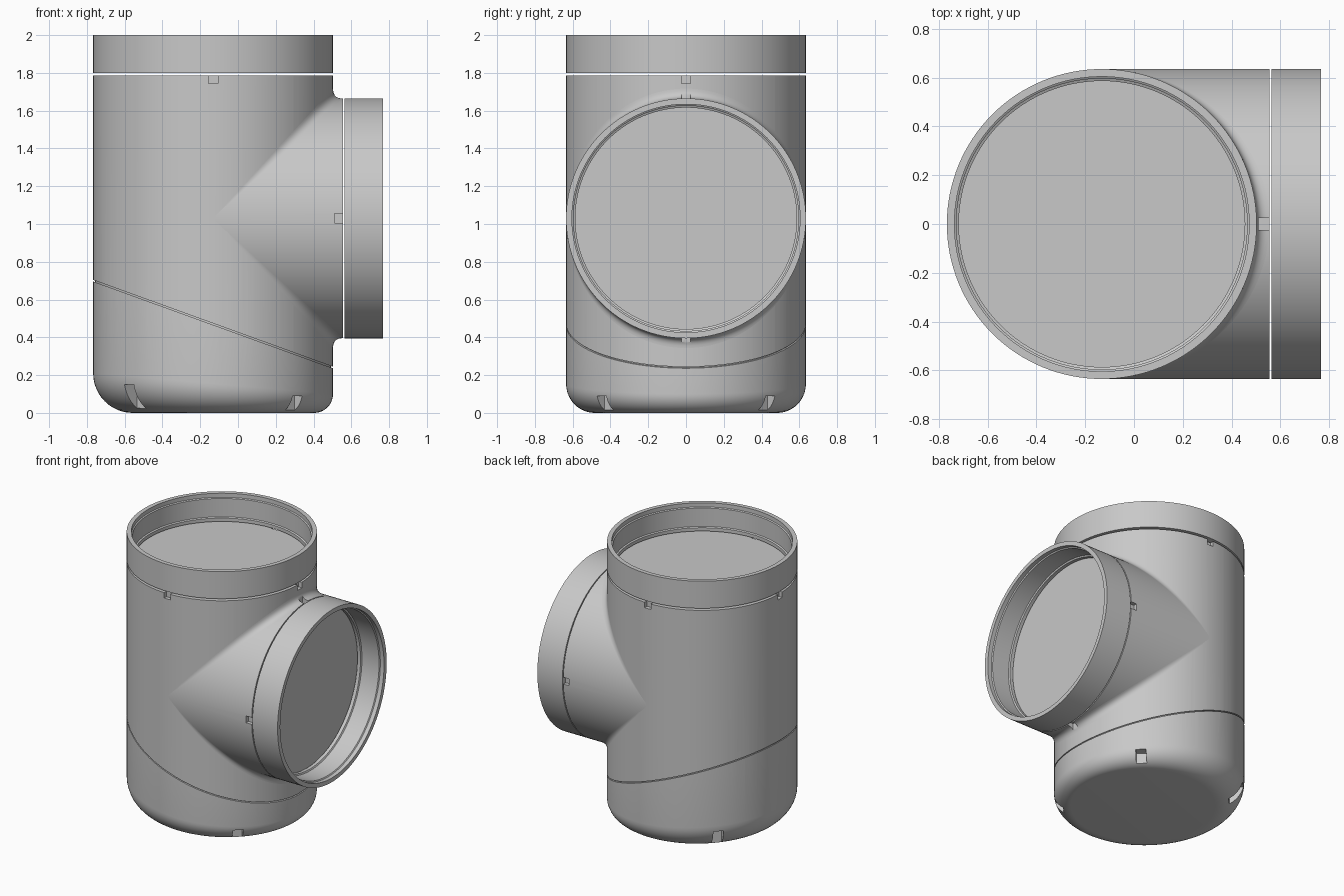
import bpy, bmesh, math
from mathutils import Matrix, Vector

if "Cube" in bpy.data.objects:
    bpy.data.objects.remove(bpy.data.objects["Cube"])

R, CX, CZ, N = 0.635, -0.132, 1.03, 128
BODY = Matrix.Translation((CX, 0, 0))
BRANCH = Matrix.Translation((0, 0, CZ)) @ Matrix.Rotation(math.pi / 2, 4, 'Y')

grey = bpy.data.materials.new("plain_grey")
grey.diffuse_color = (0.58, 0.58, 0.58, 1)
grey.use_nodes = True
grey.node_tree.nodes["Principled BSDF"].inputs["Base Color"].default_value = grey.diffuse_color


def make(name, bm):
    bmesh.ops.recalc_face_normals(bm, faces=bm.faces)
    me = bpy.data.meshes.new(name)
    bm.to_mesh(me)
    bm.free()
    ob = bpy.data.objects.new(name, me)
    bpy.context.collection.objects.link(ob)
    me.materials.append(grey)
    return ob


def loft(name, rings, matrix, closed=False):
    """Skin a list of equal closed rings; cap the ends or join them."""
    bm = bmesh.new()
    vs = [[bm.verts.new(matrix @ Vector(p)) for p in ring] for ring in rings]
    n = len(vs[0])
    for a, b in zip(vs, vs[1:] + vs[:1] if closed else vs[1:]):
        for i in range(n):
            j = (i + 1) % n
            bm.faces.new((a[i], a[j], b[j], b[i]))
    if not closed:
        bm.faces.new(vs[0])
        bm.faces.new(vs[-1])
    return make(name, bm)


def circle(radius, z):
    """Ring whose radius and height may vary with the angle."""
    pts = []
    for i in range(N):
        a = 2 * math.pi * i / N
        r = radius(a) if callable(radius) else radius
        h = z(a) if callable(z) else z
        pts.append((r * math.cos(a), r * math.sin(a), h))
    return pts


def notch(matrix, angle, r0, r1, z0, z1, width):
    """Box cutter pointing outward from an axis."""
    bm = bmesh.new()
    size = Matrix.Diagonal((r1 - r0, width, z1 - z0, 1))
    place = Matrix.Translation(((r0 + r1) / 2, 0, (z0 + z1) / 2))
    bmesh.ops.create_cube(bm, size=1, matrix=matrix @ Matrix.Rotation(angle, 4, 'Z') @ place @ size)
    ob = make("notch_cutter", bm)
    ob.hide_render = True
    return ob


def cut(ob, cutters):
    bpy.context.view_layer.objects.active = ob
    for c in cutters:
        mod = ob.modifiers.new("cut", 'BOOLEAN')
        mod.operation = 'DIFFERENCE'
        mod.solver = 'EXACT'
        mod.object = c
        bpy.ops.object.modifier_apply(modifier=mod.name)


# main upright body: bottom rounding grows from the branch side to the far side
def rounding(a):
    return 0.155 - 0.055 * math.cos(a)


rings = []
for k in range(13):
    t = math.pi / 2 * k / 12
    rings.append(circle(lambda a: R - rounding(a) * (1 - math.sin(t)),
                        lambda a: rounding(a) * (1 - math.cos(t))))
rings.append(circle(R, 1.785))
body = loft("main_body", rings, BODY)

# side branch
branch = loft("side_branch", [circle(R, -0.12), circle(R, 0.556)], BRANCH)

# soft fillets where branch and body meet, above and below
fillets = []
for name, s in (("upper_fillet", 1), ("lower_fillet", -1)):
    sections = []
    for i in range(61):
        a = math.radians(-84 + 168 * i / 60)
        d = 0.052 * math.cos(a)
        p = Vector((CX + R * math.cos(a), R * math.sin(a), CZ + s * R * math.cos(a)))
        top, out = p + Vector((0, 0, s * d)), p + Vector((d, 0, 0))
        sec = [(1 - t) ** 2 * top + 2 * t * (1 - t) * p + t * t * out for t in [k / 8 for k in range(9)]]
        sec.append(p - Vector((d, 0, s * d)) * 0.15)
        sections.append(sec)
    fillets.append(loft(name, sections, Matrix()))

# collars with stepped inner lips
for name, matrix, lo, hi in (("top_collar", BODY, 1.80, 2.0), ("side_collar", BRANCH, 0.563, 0.767)):
    profile = [(R, lo), (R, hi), (0.604, hi), (0.604, hi - 0.03), (0.596, hi - 0.035),
               (0.596, lo + 0.03), (0.586, lo + 0.025), (0.586, lo)]
    loft(name, [circle(r, z) for r, z in profile], matrix, closed=True)


# slanted seam groove cutter
def seam(r, dz):
    return circle(r, lambda a: 0.47 - 0.362 * r * math.cos(a) + dz)


groove = loft("seam_cutter", [seam(0.624, -0.004), seam(0.66, -0.004), seam(0.66, 0.004), seam(0.624, 0.004)],
              BODY, closed=True)
groove.hide_render = True

# alignment notches at both joints and around the foot
body_cutters, branch_cutters = [groove], []
for k in range(4):
    a = k * math.pi / 2
    body_cutters.append(notch(BODY, a, 0.607, 0.70, 1.745, 1.80, 0.05))
    branch_cutters.append(notch(BRANCH, a, 0.607, 0.72, 0.51, 0.58, 0.05))
    b = a + math.pi / 4
    r = rounding(b)
    body_cutters.append(notch(BODY, b, R - r * 0.52, 0.75, -0.05, r * 0.78, 0.07))
cut(body, body_cutters)
cut(branch, branch_cutters)
for f in fillets:
    cut(f, branch_cutters)
for c in body_cutters + branch_cutters:
    bpy.data.objects.remove(c)

# smooth shading with crisp edges
bpy.ops.object.select_all(action='DESELECT')
for ob in bpy.context.collection.objects:
    ob.select_set(True)
    bpy.context.view_layer.objects.active = ob
bpy.ops.object.shade_smooth_by_angle(angle=math.radians(30))
